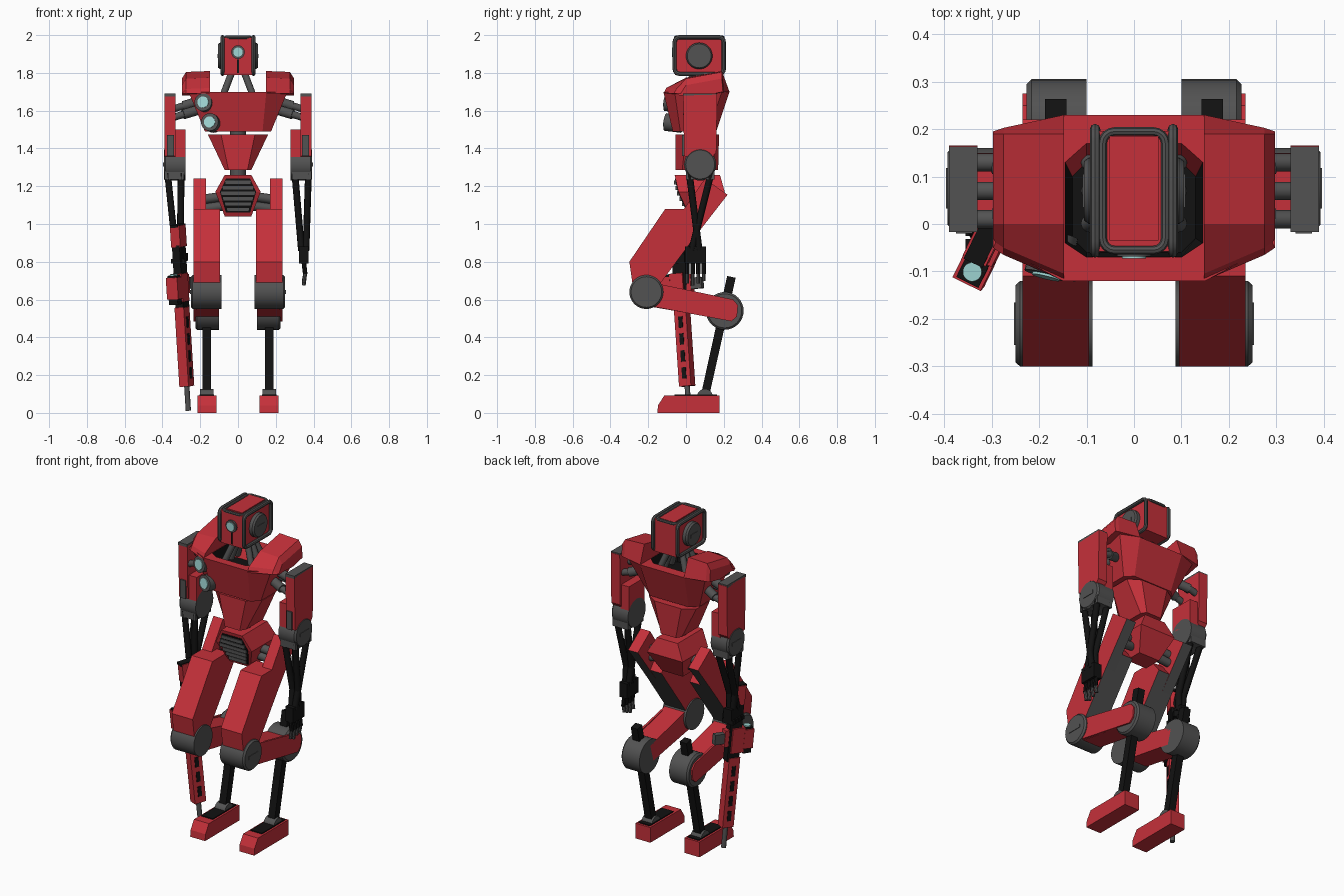
import bpy, bmesh, math
from mathutils import Vector, Matrix

if "Cube" in bpy.data.objects:
    bpy.data.objects.remove(bpy.data.objects["Cube"])

def material(name, c):
    m = bpy.data.materials.new(name)
    m.diffuse_color = (*c, 1)
    m.use_nodes = True
    m.node_tree.nodes["Principled BSDF"].inputs["Base Color"].default_value = m.diffuse_color
    return m

RED = material("red paint", (0.56, 0.03, 0.042))
GREY = material("dark grey metal", (0.085, 0.085, 0.085))
BLACK = material("black metal", (0.006, 0.006, 0.006))
LENS = material("pale cyan lens", (0.35, 0.68, 0.66))
round_parts = []

def loft(name, rings, mat, other=None, rule=None, xf=None):
    """Closed solid through rings of equal point count; rule picks faces for the other colour."""
    bm = bmesh.new()
    vs = [[bm.verts.new(p) for p in r] for r in rings]
    n = len(vs[0])
    for a, b in zip(vs, vs[1:]):
        for i in range(n):
            bm.faces.new((a[i], a[(i + 1) % n], b[(i + 1) % n], b[i]))
    bm.faces.new(vs[0][::-1])
    bm.faces.new(vs[-1])
    if xf:
        bm.transform(xf)
    bmesh.ops.recalc_face_normals(bm, faces=bm.faces)
    bm.normal_update()
    if rule:
        for f in bm.faces:
            f.material_index = int(rule(f.calc_center_median(), f.normal))
    me = bpy.data.meshes.new(name)
    bm.to_mesh(me)
    bm.free()
    me.materials.append(mat)
    if other:
        me.materials.append(other)
    ob = bpy.data.objects.new(name, me)
    bpy.context.collection.objects.link(ob)
    return ob

def prism(name, yz, x0, x1, mat, other=None, rule=None):
    return loft(name, [[(x, y, z) for y, z in yz] for x in (x0, x1)], mat, other, rule)

def box(name, x0, x1, y0, y1, z0, z1, mat, xf=None):
    r = [(x0, y0), (x1, y0), (x1, y1), (x0, y1)]
    return loft(name, [[(x, y, z) for x, y in r] for z in (z0, z1)], mat, xf=xf)

def cyl(name, p, q, r, mat, n=24, r2=None, xf=None):
    p, q = Vector(p), Vector(q)
    rot = (q - p).to_track_quat('Z', 'Y')
    ring = lambda c, rad: [c + rot @ Vector((rad * math.cos(t), rad * math.sin(t), 0))
                           for t in (2 * math.pi * i / n for i in range(n))]
    ob = loft(name, [ring(p, r), ring(q, r if r2 is None else r2)], mat, xf=xf)
    round_parts.append(ob)
    return ob

def disc(name, x0, x1, y, z, r, s):
    """Joint drum along x with a bevelled rim and a slot on its outer end."""
    cyl(name, (x0, y, z), (x1 - s * .01, y, z), r, GREY, 32)
    cyl(name + "_rim", (x1 - s * .01, y, z), (x1, y, z), r, GREY, 32, r * .9)
    box(name + "_slot", x1, x1 + s * .003, y - r * .5, y + r * .5, z - .01, z + .01, GREY)

def octa(a, b, y0, y0c, y1c, y1, z):
    return [(-a, y0, z), (a, y0, z), (b, y0c, z), (b, y1c, z),
            (a, y1, z), (-a, y1, z), (-b, y1c, z), (-b, y0c, z)]

def frame(name, hu, hv, place, r=.011, c=.025):
    """Rounded rectangular tube."""
    pts = []
    for k, (su, sv) in enumerate(((1, 1), (-1, 1), (-1, -1), (1, -1))):
        for i in range(5):
            t = math.pi / 2 * (k + i / 4)
            pts.append(place(su * (hu - c) + c * math.cos(t), sv * (hv - c) + c * math.sin(t)))
    cu = bpy.data.curves.new(name, 'CURVE')
    cu.dimensions, cu.bevel_depth, cu.bevel_resolution = '3D', r, 2
    sp = cu.splines.new('POLY')
    sp.points.add(len(pts) - 1)
    for q, p in zip(sp.points, pts):
        q.co = (*p, 1)
    sp.use_cyclic_u = True
    cu.materials.append(GREY)
    ob = bpy.data.objects.new(name, cu)
    bpy.context.collection.objects.link(ob)
    bpy.ops.object.select_all(action='DESELECT')
    ob.select_set(True)
    bpy.context.view_layer.objects.active = ob
    bpy.ops.object.convert(target='MESH')
    round_parts.append(bpy.context.view_layer.objects.active)

# Head: red box, tube frames, eye
box("head", -.075, .075, -.058, .196, 1.79, 1.988, RED)
frame("head_top_frame", .066, .125, lambda u, v: (u, .07 + v, 1.988), .009)
box("head_top_plate", -.052, .052, -.035, .185, 1.985, 1.994, RED)
cyl("eye_ring", (0, -.05, 1.91), (0, -.068, 1.91), .036, GREY)
cyl("eye_lens", (0, -.06, 1.91), (0, -.073, 1.91), .025, LENS)
box("face_seam", -.004, .004, -.062, -.05, 1.80, 1.87, BLACK)

# Chest with black neck opening
loft("chest", [octa(.13, .175, -.07, -.03, .12, .16, 1.49), octa(.15, .262, -.12, -.06, .19, .23, 1.70),
               octa(.10, .145, -.07, -.04, .13, .17, 1.70), octa(.10, .13, -.06, -.03, .10, .13, 1.62)],
     RED, BLACK, lambda c, n: abs(c.x) < .15 and -.08 < c.y < .12 and c.z > 1.6)
for i, (x, z) in enumerate(((-.185, 1.645), (-.15, 1.54))):
    p, d = Vector((x, -.108, z)), Vector((-.25, -1, .12)).normalized()
    cyl(f"chest_lamp_{i}", p - d * .09, p, .047, GREY, 24)
    cyl(f"chest_lamp_lens_{i}", p, p + d * .005, .03, LENS)
# Waist and pelvis
cyl("spine", (0, .06, 1.2), (0, .06, 1.54), .042, GREY)
loft("abdomen", [octa(.05, .07, -.055, -.02, .14, .17, 1.285), octa(.09, .16, -.055, .0, .13, .175, 1.475)], RED)
PELVIS = ((1.04, .07, .02, .13), (1.17, .12, -.04, .205), (1.26, .07, -.06, .18))
loft("pelvis", [[(-w, a, z), (w, a, z), (w, b, z), (-w, b, z)] for z, w, a, b in PELVIS], RED)
loft("grille_back", [[(-w * .8, a - .004, z), (w * .8, a - .004, z), (w * .8, a + .02, z), (-w * .8, a + .02, z)]
                     for z, w, a in ((1.06, .08, .01), (1.17, .12, -.04), (1.24, .08, -.055))], BLACK)
for i in range(6):
    z = 1.075 + i * .029
    t = abs(z - 1.17)
    w = .092 - t * (.35 if z < 1.17 else .45)
    y = -.04 + t * (.46 if z < 1.17 else -.22)
    box(f"grille_bar_{i}", -w, w, y - .012, y + .02, z - .010, z + .010, GREY)

for s, side in ((-1, "right"), (1, "left")):
    N = lambda part: f"{side}_{part}"
    # Head side: frame and ear disc
    frame(N("head_frame"), .13, .097, lambda u, v: (s * .082, .07 + u, 1.892 + v))
    disc(N("ear"), s * .06, s * .105, .07, 1.89, .07, s)
    # Neck pistons
    for i, y in enumerate((.0, .07, .13)):
        cyl(N(f"neck_piston_{i}"), (s * .095, y, 1.64), (s * .03, .04 + y * .4, 1.81), .018, GREY, 12)
    # Shoulder pad
    def pad(x, dy, dz):
        return [(s * x, y, z) for y, z in ((-.12 + dy, 1.69), (-.105 + dy, 1.72 - dz), (.0, 1.775 - dz),
                                           (.19, 1.81 - dz), (.23 - dy * .5, 1.70), (.1, 1.68))]
    loft(N("shoulder_pad"), [pad(.147, 0, 0), pad(.275, .055, .005), pad(.297, .07, .04)], RED)
    # Arm pistons
    for i, y in enumerate((.01, .07, .13)):
        z = 1.58 + (i % 2) * .045
        cyl(N(f"arm_piston_{i}"), (s * .19, .03 + y * .5, z + .03), (s * .29, y, z), .026, GREY, 16)
        cyl(N(f"arm_rod_{i}"), (s * .28, y, z + .003), (s * .34, y, z - .015), .019, GREY, 16)
    # Upper arm
    prism(N("upper_arm"), [(-.015, 1.68), (.165, 1.685), (.16, 1.38), (.12, 1.33), (-.01, 1.36)], s * .33, s * .39, RED)
    box(N("arm_cap"), s * .33, s * .39, -.017, .163, 1.675, 1.692, GREY)
    box(N("inner_arm"), s * .278, s * .335, .0, .15, 1.35, 1.5, RED)
    box(N("arm_strip"), s * .34, s * .375, -.02, .0, 1.36, 1.47, GREY)
    disc(N("elbow"), s * .278, s * .393, .075, 1.315, .085, s)
    box(N("elbow_block"), s * .285, s * .388, .0, .15, 1.235, 1.32, GREY)
    # Forearm rods and hand
    wx, wy = (.348, .05) if s > 0 else (.318, .0)
    for i, (dx, dy) in enumerate(((-1, -1), (1, -1), (-1, 1), (1, 1))):
        cyl(N(f"forearm_rod_{i}"), (s * (.337 + dx * .036), .075 + dy * .058, 1.27),
            (s * (wx + dx * .012), wy - dy * .02, .86), .018, BLACK, 10)
    box(N("hand"), s * (wx - .026), s * (wx + .026), wy - .055, wy + .055, .79, .88, BLACK)
    for i in range(4):
        y = wy - .043 + i * .029
        if s > 0:
            cyl(N(f"finger_{i}"), (s * wx, y, .80), (s * (wx + .008), y, .735), .012, BLACK, 8)
            cyl(N(f"fingertip_{i}"), (s * (wx + .008), y, .74), (s * wx, y, .675 + .012 * abs(i - 1)), .010, GREY, 8)
        else:
            box(N(f"finger_{i}"), -.355, -.28, y - .011, y + .011, .79, .815, BLACK)
    # Hip pistons
    for i, z in enumerate((1.08, 1.13)):
        cyl(N(f"hip_piston_{i}"), (s * .05, .08, z + .02), (s * .19, .09, z), .025, GREY, 16)
    # Thigh: red shell, grey back
    back = lambda c, n: n.y > .4 and n.z < -.3
    prism(N("thigh"), [(-.28, .66), (-.30, .80), (-.11, 1.08), (.04, 1.08), (.10, 1.004), (-.14, .68)],
          s * .095, s * .235, RED, GREY, back)
    prism(N("thigh_rail"), [(-.06, .95), (-.01, 1.08), (.10, 1.24), (.22, 1.155), (.03, .91)],
          s * .17, s * .235, RED, GREY, back)
    # Knee, shin, hock
    disc(N("knee"), s * .087, s * .25, -.21, .64, .09, s)
    prism(N("shin"), [(-.26, .575), (.17, .50), (.2, .60), (-.13, .68)], s * .1, s * .222, RED)
    prism(N("shin_plate"), [(-.24, .575), (.24, .485), (.27, .51), (.275, .57), (.25, .6), (-.13, .68)],
          s * .222, s * .235, RED)
    disc(N("hock"), s * .1, s * .226, .205, .54, .1, s)
    prism(N("lower_leg"), [(.08, .1), (.125, .1), (.263, .715), (.218, .725)], s * .142, s * .187, BLACK)
    # Ankle and foot
    cyl(N("ankle"), (s * .13, .1, .085), (s * .2, .1, .085), .042, GREY)
    prism(N("foot"), [(-.152, 0), (.178, 0), (.178, .092), (-.115, .092), (-.148, .04)], s * .115, s * .215, RED)
    box(N("foot_plate"), s * .127, s * .203, -.06, .165, .09, .098, BLACK)

# Rifle, built along local z from the muzzle, its upper side facing local -y
axis = Vector((-.06, -.065, .97)).normalized()
G = (Matrix.Translation((-.263, .015, .012)) @ Vector((0, 0, 1)).rotation_difference(axis).to_matrix().to_4x4()
     @ Matrix.Rotation(math.radians(-26), 4, 'Z'))
cyl("rifle_muzzle", (0, 0, 0), (0, 0, .16), .014, GREY, 12, xf=G)
for name, hx, y0, y1, z0, z1, m in (
        ("handguard", .027, -.035, .035, .13, .55, RED), ("receiver", .022, -.03, .045, .53, .88, BLACK),
        ("receiver_shell", .032, -.048, .03, .58, .73, RED), ("scope_rear", .026, -.1, -.05, .57, .60, BLACK),
        ("scope", .033, -.105, -.045, .60, .715, RED), ("scope_front", .026, -.1, -.05, .71, .725, BLACK),
        ("magazine", .016, .04, .13, .64, .70, GREY), ("magazine_well", .02, .02, .07, .62, .72, RED),
        ("stock", .027, -.03, .05, .87, .985, RED), ("butt_pad", .022, -.035, .06, .975, .99, BLACK),
        ("grip", .015, .03, .08, .79, .83, BLACK)):
    box("rifle_" + name, -hx, hx, y0, y1, z0, z1, m, xf=G)
for i in range(4):
    box(f"rifle_vent_{i}", -.030, .030, -.012, .012, .17 + i * .09, .23 + i * .09, BLACK, xf=G)
cyl("rifle_scope_lens", (0, -.075, .72), (0, -.075, .732), .02, LENS, xf=G)

# Smooth the round parts, keeping sharp rims
bpy.ops.object.select_all(action='DESELECT')
for ob in round_parts:
    ob.select_set(True)
bpy.context.view_layer.objects.active = round_parts[0]
bpy.ops.object.shade_smooth_by_angle(angle=math.radians(40))
